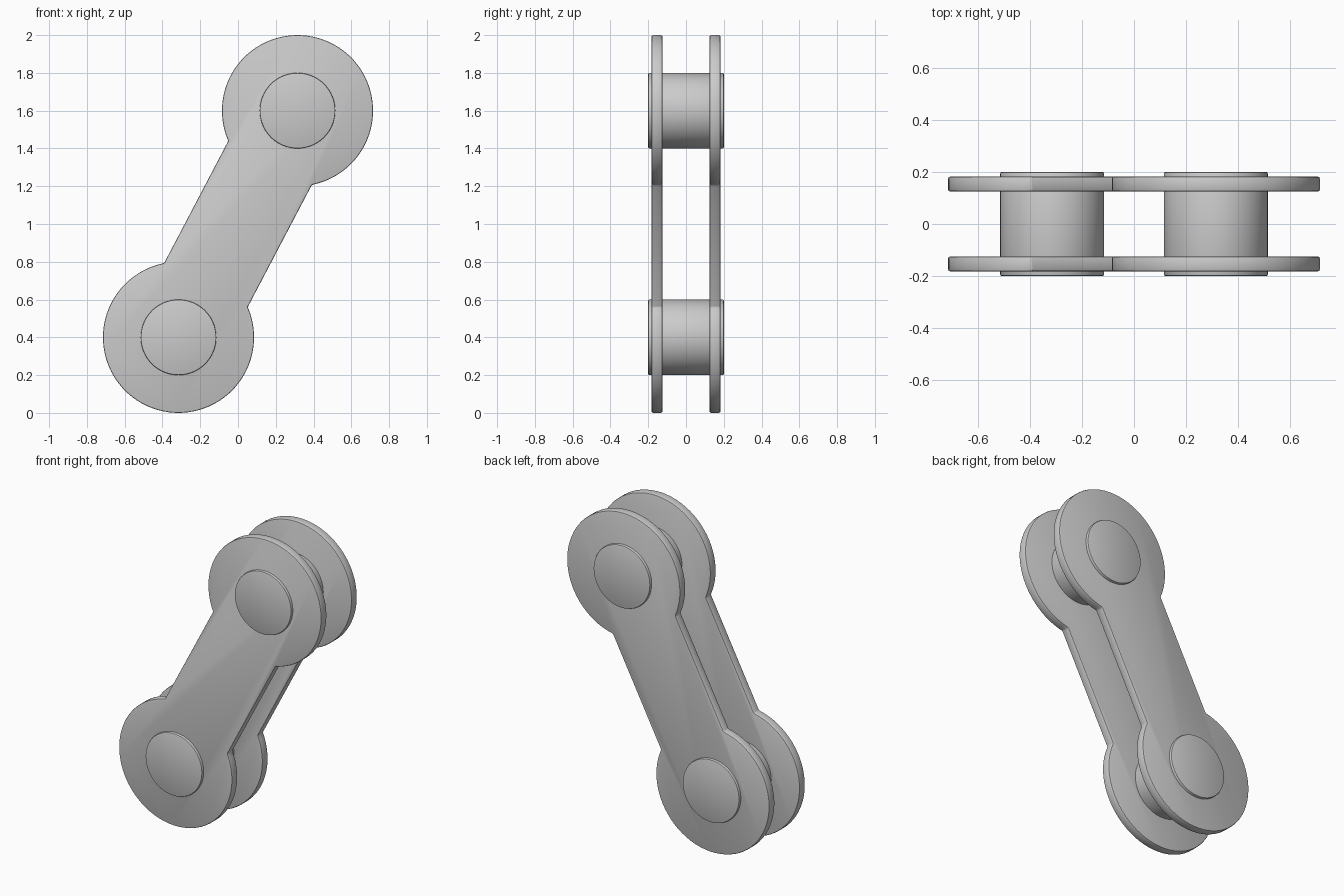
import bpy, bmesh, math
from mathutils import Vector

if "Cube" in bpy.data.objects:
    bpy.data.objects.remove(bpy.data.objects["Cube"])

PIN_X, PIN_DZ, R, HALF_W = 0.315, 0.6, 0.4, 0.25
Y_IN, Y_OUT = 0.125, 0.182
half_len = math.hypot(PIN_X, PIN_DZ)
tilt = math.atan2(PIN_DZ, PIN_X)


def finish(obj, bevel):
    mod = obj.modifiers.new("edge_bevel", 'BEVEL')
    mod.width, mod.segments = bevel, 2
    mod.limit_method, mod.angle_limit = 'ANGLE', math.radians(40)
    bpy.ops.object.select_all(action='DESELECT')
    obj.select_set(True)
    bpy.context.view_layer.objects.active = obj
    bpy.ops.object.modifier_apply(modifier=mod.name)
    bpy.ops.object.shade_smooth_by_angle(angle=math.radians(30))


def plate_outline(steps=56):
    # Two big arcs joined by the straight edges of the bar
    gap = math.asin(HALF_W / R)
    pts = []
    for end in (0, 1):
        base = tilt + end * math.pi
        centre = Vector((math.cos(base), math.sin(base))) * half_len
        start, stop = -(math.pi - gap), math.pi - gap
        for i in range(steps + 1):
            a = base + start + (stop - start) * i / steps
            pts.append(centre + Vector((math.cos(a), math.sin(a))) * R)
    return pts


def make_plate(name, y0, y1):
    bm = bmesh.new()
    face = bm.faces.new([bm.verts.new((p.x, y0, p.y + 1)) for p in plate_outline()])
    ext = bmesh.ops.extrude_face_region(bm, geom=[face])
    verts = [g for g in ext['geom'] if isinstance(g, bmesh.types.BMVert)]
    bmesh.ops.translate(bm, verts=verts, vec=(0, y1 - y0, 0))
    bmesh.ops.recalc_face_normals(bm, faces=bm.faces)
    mesh = bpy.data.meshes.new(name)
    bm.to_mesh(mesh)
    bm.free()
    obj = bpy.data.objects.new(name, mesh)
    bpy.context.collection.objects.link(obj)
    finish(obj, 0.007)


# Side plates
make_plate("front_plate", -Y_OUT, -Y_IN)
make_plate("back_plate", Y_IN, Y_OUT)

# Pins through both ends
for name, s in (("lower_pin", -1), ("upper_pin", 1)):
    bpy.ops.mesh.primitive_cylinder_add(vertices=64, radius=0.2, depth=0.4,
                                        location=(s * PIN_X, 0, 1 + s * PIN_DZ),
                                        rotation=(math.pi / 2, 0, 0))
    pin = bpy.context.object
    pin.name = name
    finish(pin, 0.006)
